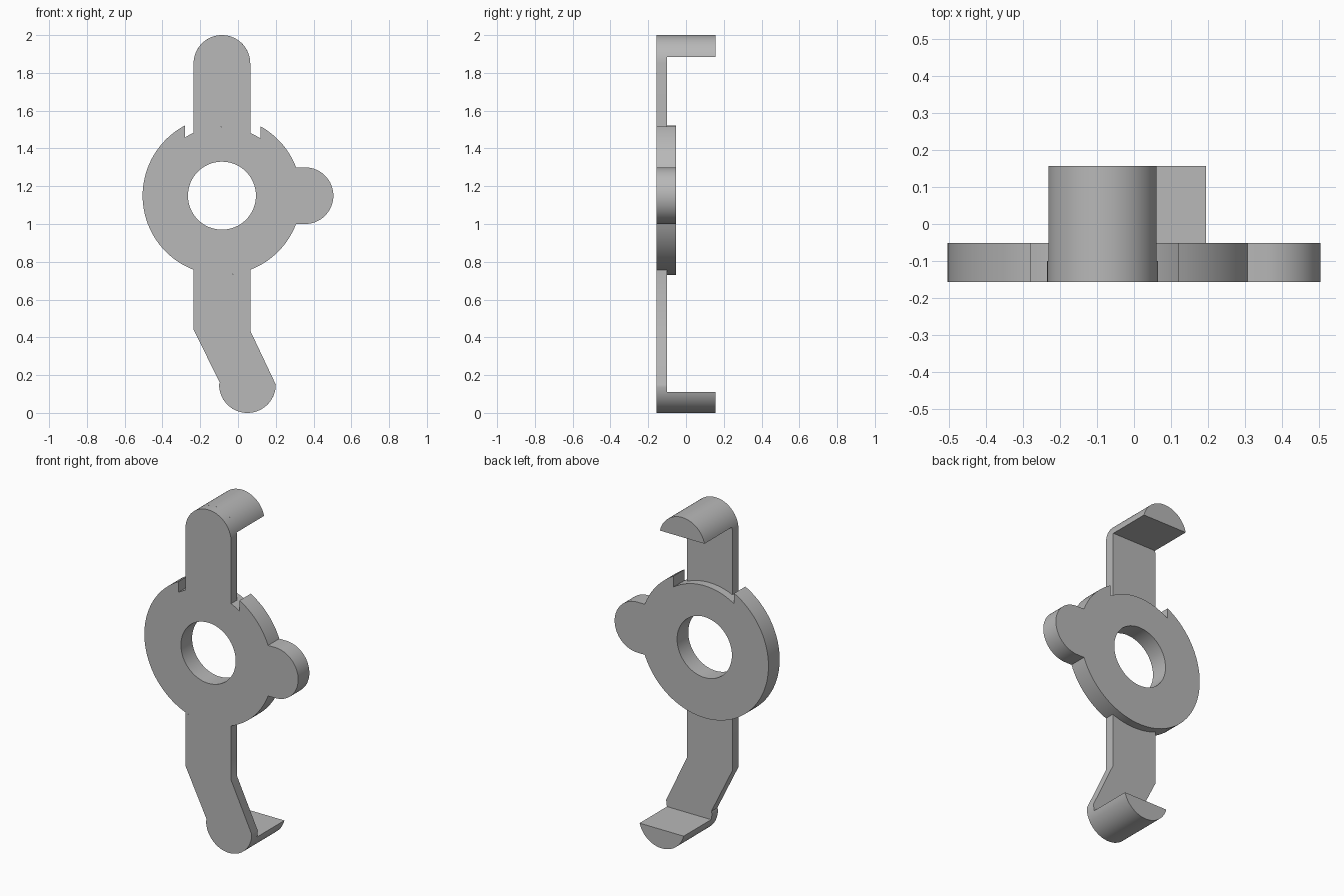
import bpy, bmesh
from math import pi, sin, cos, acos, asin, radians

if "Cube" in bpy.data.objects:
    bpy.data.objects.remove(bpy.data.objects["Cube"])

steel = bpy.data.materials.new("grey steel")
GREY = (0.48, 0.48, 0.48, 1)
steel.diffuse_color = GREY
steel.use_nodes = True
steel.node_tree.nodes["Principled BSDF"].inputs["Base Color"].default_value = GREY

# Shared dimensions
CX, CZ = -0.085, 1.15            # hub centre
HUB_R, NOTCH_R, BORE_R = 0.42, 0.365, 0.18
ARM = 0.15                       # half width of the arms, radius of the tips
FRONT, ARM_BACK, HUB_BACK, HOOK_BACK = -0.157, -0.1, -0.052, 0.157
TOP_Z = 2 - ARM
FOOT_X, FOOT_Z = 0.05, ARM


def arc(x, z, r, start, end, n=32):
    return [(x + r * cos(start + (end - start) * i / n),
             z + r * sin(start + (end - start) * i / n)) for i in range(n + 1)]


def hub_arc(r, start, end, n=32):
    return arc(CX, CZ, r, start, end, n)


def plate(name, loops, y0, y1):
    """Fill the x-z outlines (later loops are holes) and extrude along y."""
    bm = bmesh.new()
    edges = []
    for loop in loops:
        vs = [bm.verts.new((x, y0, z)) for x, z in loop]
        edges += [bm.edges.new((a, b)) for a, b in zip(vs, vs[1:] + vs[:1])]
    bmesh.ops.triangle_fill(bm, edges=edges, use_beauty=True)
    out = bmesh.ops.extrude_face_region(bm, geom=bm.faces[:], use_keep_orig=True)
    moved = [g for g in out["geom"] if isinstance(g, bmesh.types.BMVert)]
    bmesh.ops.translate(bm, verts=moved, vec=(0, y1 - y0, 0))
    bmesh.ops.recalc_face_normals(bm, faces=bm.faces[:])
    mesh = bpy.data.meshes.new(name)
    bm.to_mesh(mesh)
    bm.free()
    mesh.materials.append(steel)
    ob = bpy.data.objects.new(name, mesh)
    bpy.context.collection.objects.link(ob)
    bpy.ops.object.select_all(action="DESELECT")
    ob.select_set(True)
    bpy.context.view_layer.objects.active = ob
    bpy.ops.object.shade_smooth_by_angle(angle=radians(30))
    return ob


# Hub ring with side lug and the recess around the upper arm
lug = asin(ARM / HUB_R)
right, left = 0.205, -0.195
hub = arc(0.355, CZ, ARM, -pi / 2, pi / 2)
hub += hub_arc(HUB_R, lug, acos(right / HUB_R), 16)
hub += hub_arc(NOTCH_R, acos(right / NOTCH_R), acos(left / NOTCH_R), 20)
hub += hub_arc(HUB_R, acos(left / HUB_R), 2 * pi - lug, 64)
bore = hub_arc(BORE_R, 0, 2 * pi, 64)[:-1]
plate("hub", [hub, bore], FRONT, HUB_BACK)

# Upper arm, seated on the recess
root = acos(ARM / NOTCH_R)
upper = hub_arc(NOTCH_R, pi - root, root, 16) + arc(CX, TOP_Z, ARM, 0, pi)
plate("upper_arm", [upper], FRONT, ARM_BACK)

# Lower arm, bent sideways towards its rounded foot
root = acos(ARM / HUB_R)
lower = hub_arc(HUB_R, root - pi, -root, 16)
lower += [(CX + ARM, 0.435)]
lower += arc(FOOT_X, FOOT_Z, ARM, 0, -pi)
lower += [(FOOT_X - ARM + 0.004, FOOT_Z + 0.01), (CX - ARM, 0.44)]
plate("lower_arm", [lower], FRONT, ARM_BACK)

# Hooks: round-backed segments reaching backwards from both tips
a = asin(0.033 / ARM)
plate("upper_hook", [arc(CX, TOP_Z, ARM, a, pi - a)], ARM_BACK, HOOK_BACK)
a = asin(0.039 / ARM)
plate("lower_hook", [arc(FOOT_X, FOOT_Z, ARM, -a, a - pi)], ARM_BACK, HOOK_BACK)
